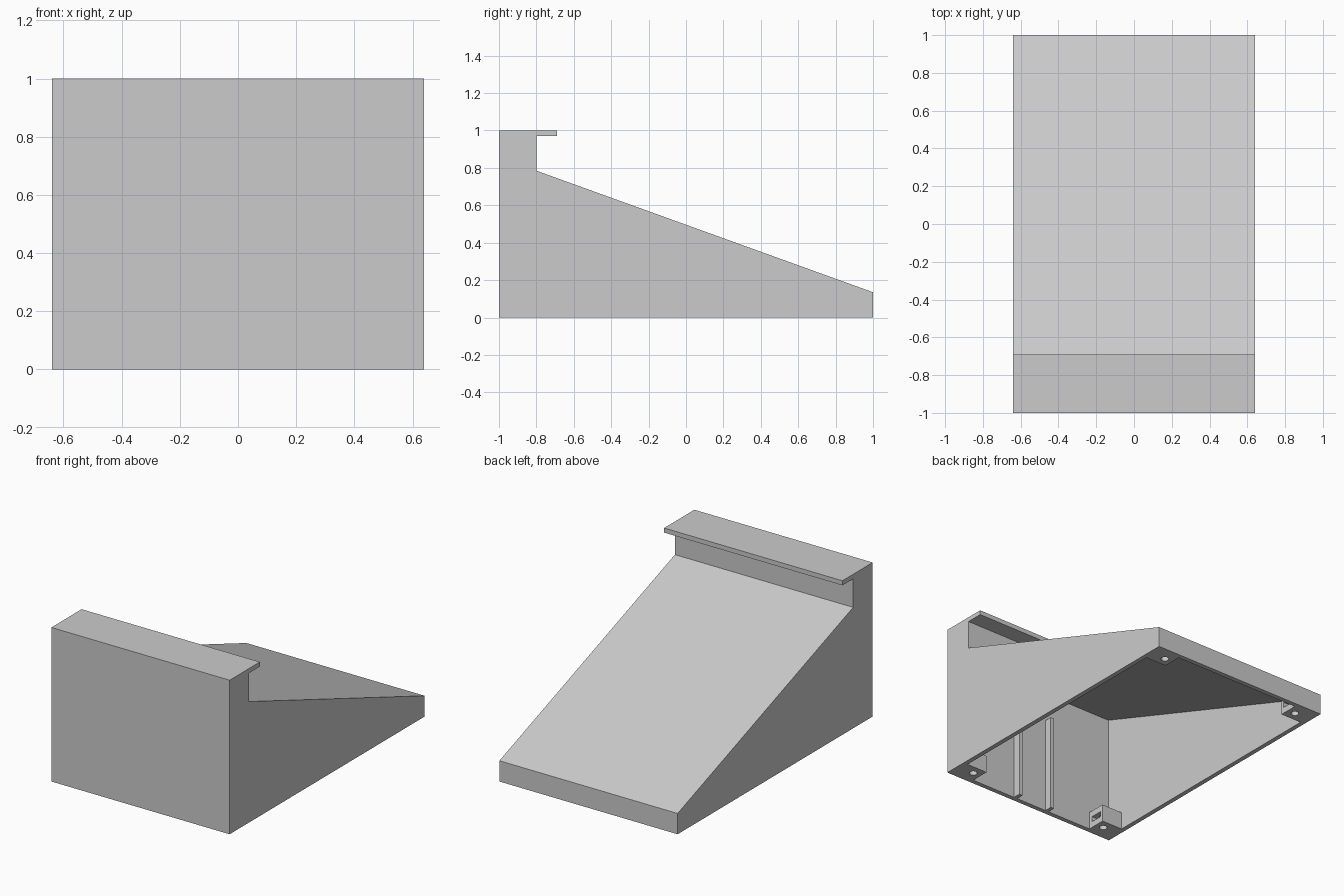
import bpy
import bmesh
from mathutils import Matrix

if "Cube" in bpy.data.objects:
    bpy.data.objects.remove(bpy.data.objects["Cube"])

HALF_W = 0.64   # half width
WALL = 0.03     # shell thickness

grey = bpy.data.materials.new("plain grey")
grey.use_nodes = True
grey.diffuse_color = (0.6, 0.6, 0.6, 1)
grey.node_tree.nodes["Principled BSDF"].inputs["Base Color"].default_value = (0.6, 0.6, 0.6, 1)


def finish(name, bm):
    bmesh.ops.recalc_face_normals(bm, faces=bm.faces)
    mesh = bpy.data.meshes.new(name)
    bm.to_mesh(mesh)
    bm.free()
    mesh.materials.append(grey)
    obj = bpy.data.objects.new(name, mesh)
    bpy.context.collection.objects.link(obj)
    return obj


def extrude_profile(name, points, half):
    """Extrude a (y, z) outline across x."""
    bm = bmesh.new()
    face = bm.faces.new([bm.verts.new((-half, y, z)) for y, z in points])
    ext = bmesh.ops.extrude_face_region(bm, geom=[face])["geom"]
    verts = [v for v in ext if isinstance(v, bmesh.types.BMVert)]
    bmesh.ops.translate(bm, verts=verts, vec=(2 * half, 0, 0))
    return finish(name, bm)


def box(name, a, b):
    """Box between two opposite corners."""
    bm = bmesh.new()
    size = [abs(q - p) for p, q in zip(a, b)]
    mid = [(p + q) / 2 for p, q in zip(a, b)]
    bmesh.ops.create_cube(bm, size=1, matrix=Matrix.Translation(mid) @ Matrix.Diagonal((*size, 1)))
    return finish(name, bm)


def cylinder(name, x, y, radius, z0, z1):
    bm = bmesh.new()
    bmesh.ops.create_cone(bm, cap_ends=True, segments=24, radius1=radius, radius2=radius,
                          depth=z1 - z0, matrix=Matrix.Translation((x, y, (z0 + z1) / 2)))
    return finish(name, bm)


def cut(obj, *cutters):
    """Subtract the cutters, bake the result and discard them."""
    for cutter in cutters:
        cutter.hide_render = True
        mod = obj.modifiers.new("cut", "BOOLEAN")
        mod.operation = "DIFFERENCE"
        mod.solver = "EXACT"
        mod.object = cutter
    graph = bpy.context.evaluated_depsgraph_get()
    baked = bpy.data.meshes.new_from_object(obj.evaluated_get(graph))
    obj.modifiers.clear()
    obj.data = baked
    for cutter in cutters:
        bpy.data.objects.remove(cutter)


# Wedge shell with a lipped ledge, open underneath
shell = extrude_profile("wedge_shell", [
    (-1, 0), (1, 0), (1, 0.135), (-0.8, 0.785), (-0.8, 0.97),
    (-0.69, 0.97), (-0.69, 1), (-1, 1)], HALF_W)
inner = 1 - WALL
cavity = extrude_profile("cavity_cutter", [
    (-inner, -0.1), (inner, -0.1), (inner, 0.115), (-inner, 0.817)], HALF_W - WALL)
cut(shell, cavity)

# Corner screw blocks, each with a screw hole and a nut slot
for sx, side in ((1, "left"), (-1, "right")):
    for sy, end in ((-1, "front"), (1, "back")):
        def at(a, b, z):
            return (sx * (HALF_W - a), sy * (1 - b), z)
        block = box(f"{end}_{side}_screw_block", at(WALL, WALL, 0), at(0.18, 0.155, 0.115))
        x, y, _ = at(0.125, 0.095, 0)
        cut(block,
            cylinder("hole_cutter", x, y, 0.024, -0.05, 0.1),
            box("slot_cutter", at(0.08, 0.055, 0.04), at(0.25, 0.135, 0.075)))

# Upright ribs inside the front wall
for sx, side in ((1, "left"), (-1, "right")):
    box(f"{side}_rib", (sx * 0.112, -inner, 0), (sx * 0.137, -0.92, 0.63))
